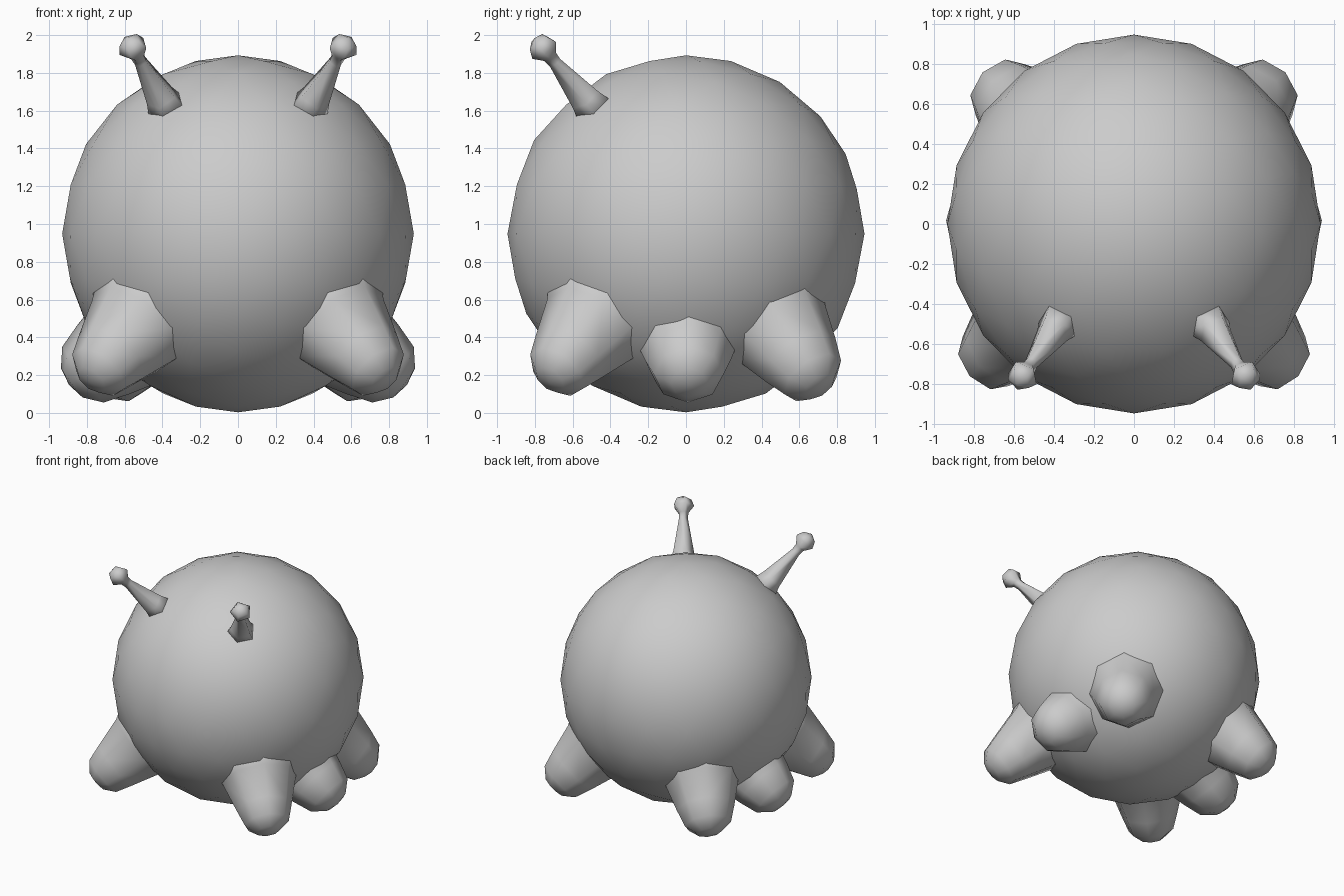
import bpy, bmesh, math
from mathutils import Vector

if "Cube" in bpy.data.objects:
    bpy.data.objects.remove(bpy.data.objects["Cube"])


def finish(bm, name):
    bmesh.ops.recalc_face_normals(bm, faces=bm.faces[:])
    mesh = bpy.data.meshes.new(name)
    bm.to_mesh(mesh)
    bm.free()
    for p in mesh.polygons:
        p.use_smooth = True
    obj = bpy.data.objects.new(name, mesh)
    bpy.context.collection.objects.link(obj)
    return obj


def loft(name, rings, sides, mirror=True):
    """Round loft through (centre, radius) rings, ending in a point, mirrored in x."""
    axis = (rings[-1][0] - rings[0][0]).normalized()
    u = axis.cross(Vector((0, 0, 1))).normalized()
    v = u.cross(axis)
    bm = bmesh.new()
    loops = []
    for c, r in rings[:-1]:
        loops.append([bm.verts.new(c + r * (u * math.cos(a) + v * math.sin(a)))
                      for a in (2 * math.pi * i / sides for i in range(sides))])
    tip = bm.verts.new(rings[-1][0])
    for a, b in zip(loops, loops[1:]):
        for i in range(sides):
            j = (i + 1) % sides
            bm.faces.new((a[i], a[j], b[j], b[i]))
    for i in range(sides):
        bm.faces.new((loops[-1][i], loops[-1][(i + 1) % sides], tip))
    bm.faces.new(loops[0][::-1])
    obj = finish(bm, name)
    obj.modifiers.new("Mirror", 'MIRROR').use_mirror_merge = False
    return obj


# Round body, coarse sphere
bm = bmesh.new()
bmesh.ops.create_icosphere(bm, subdivisions=3, radius=0.945)
body = finish(bm, "body")
body.location = (0, 0, 0.948)
body.rotation_euler = (0, 0, math.pi / 2)
body.scale = (1, 0.985, 1)


# Stubby legs: flared root inside the body, rounded foot
def leg(name, root, foot, r, root_r):
    a, c = Vector(root), Vector(foot)
    d = (c - a).normalized()
    loft(name, [(a, root_r), (a.lerp(c, 0.5), r + 0.36 * (root_r - r)),
                (c, r), (c + d * r * 0.6, r * 0.8),
                (c + d * r * 0.92, r * 0.42), (c + d * r, 0)], 8)


leg("front_legs", (0.41, -0.38, 0.60), (0.67, -0.62, 0.30), 0.21, 0.41)
leg("middle_legs", (0.42, 0.0, 0.50), (0.71, 0.01, 0.285), 0.23, 0.36)
leg("back_legs", (0.38, 0.39, 0.58), (0.60, 0.605, 0.28), 0.22, 0.39)

# Thin antennae with pointed knobs
base, top = Vector((0.36, -0.47, 1.59)), Vector((0.585, -0.80, 1.985))
profile = [(0.0, 0.12), (0.2, 0.085), (0.68, 0.036), (0.76, 0.04),
           (0.86, 0.082), (0.95, 0.06), (1.0, 0)]
loft("antennae", [(base.lerp(top, t), r) for t, r in profile], 5)
